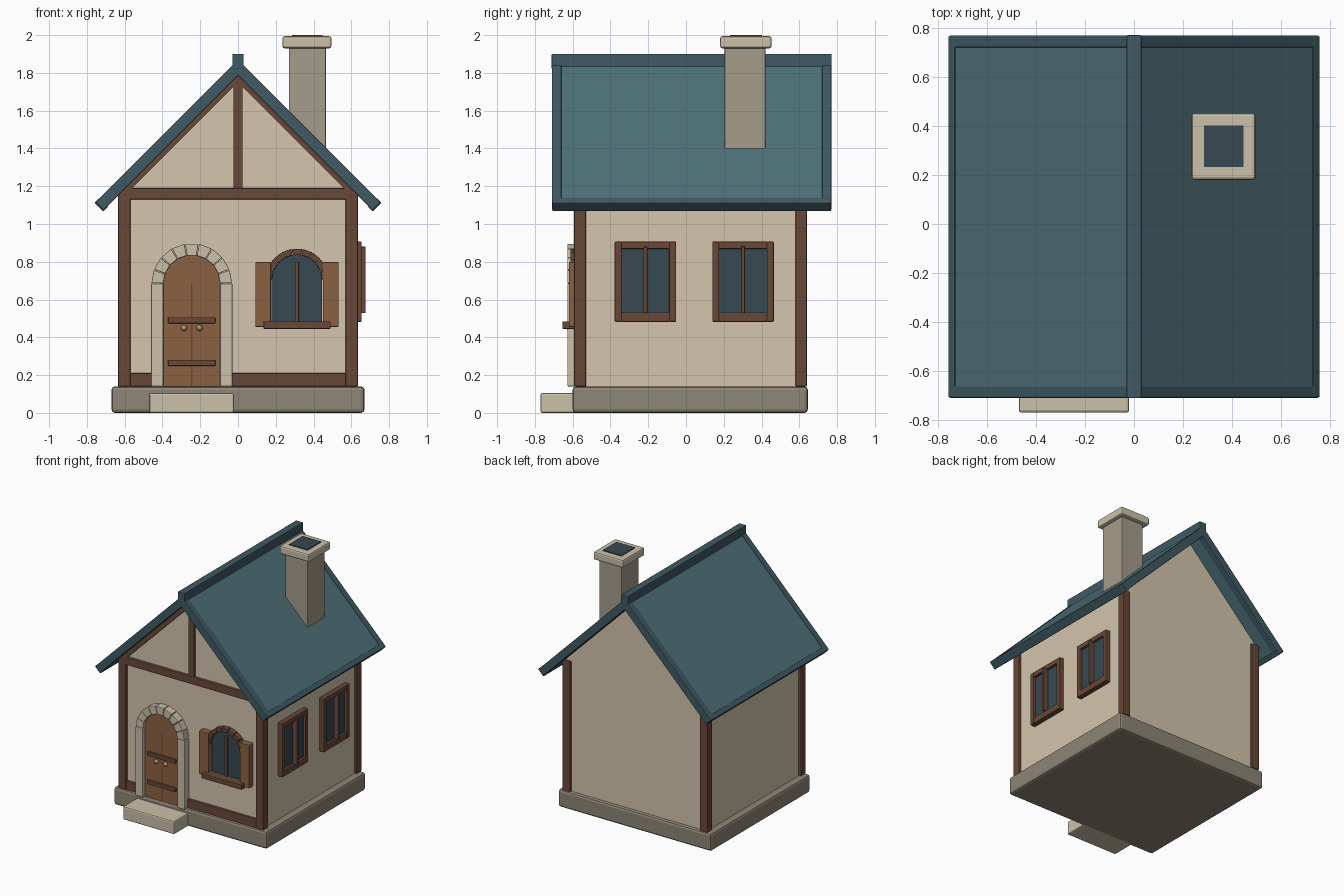
import bpy, bmesh, math

if "Cube" in bpy.data.objects:
    bpy.data.objects.remove(bpy.data.objects["Cube"])


def material(name, r, g, b):
    m = bpy.data.materials.new(name)
    m.diffuse_color = (r, g, b, 1)
    m.use_nodes = True
    m.node_tree.nodes["Principled BSDF"].inputs["Base Color"].default_value = m.diffuse_color
    return m


PLASTER = material("plaster", .66, .56, .42)
WOOD = material("dark_wood", .14, .065, .04)
DOOR = material("door_wood", .26, .12, .055)
ROOF = material("roof_blue", .075, .165, .19)
TRIM = material("roof_trim", .05, .10, .125)
STONE = material("foundation_stone", .27, .235, .18)
LIGHT = material("light_stone", .60, .53, .40)
CHIM = material("chimney_stone", .38, .34, .26)
GLASS = material("dark_glass", .038, .065, .085)
BRASS = material("brass", .45, .30, .10)


def finish(name, bm, mat, bevel=0):
    bmesh.ops.recalc_face_normals(bm, faces=bm.faces[:])
    me = bpy.data.meshes.new(name)
    bm.to_mesh(me)
    bm.free()
    me.materials.append(mat)
    ob = bpy.data.objects.new(name, me)
    bpy.context.collection.objects.link(ob)
    if bevel:
        mod = ob.modifiers.new("bevel", 'BEVEL')
        mod.width, mod.segments = bevel, 2
    return ob


def prism(name, pts, y0, y1, mat, bevel=0):
    """Extrude an x-z profile from y0 to y1."""
    bm = bmesh.new()
    face = bm.faces.new([bm.verts.new((x, y0, z)) for x, z in pts])
    ext = bmesh.ops.extrude_face_region(bm, geom=[face])
    verts = [v for v in ext["geom"] if isinstance(v, bmesh.types.BMVert)]
    bmesh.ops.translate(bm, verts=verts, vec=(0, y1 - y0, 0))
    return finish(name, bm, mat, bevel)


def box(name, x0, x1, y0, y1, z0, z1, mat, bevel=0):
    return prism(name, [(x0, z0), (x1, z0), (x1, z1), (x0, z1)], y0, y1, mat, bevel)


def chevron(name, top, thick, xe, y0, y1, mat, bevel=0):
    """45 degree gable band; thick is measured vertically."""
    h = thick / 2
    right = [(0, top), (xe, top - xe), (xe - h, top - xe - h), (0, top - thick)]
    return prism(name, right + [(-x, z) for x, z in right[2:0:-1]], y0, y1, mat, bevel)


def arc(cx, cz, r, n, a0=0, a1=math.pi):
    return [(cx + r * math.cos(a0 + (a1 - a0) * i / n),
             cz + r * math.sin(a0 + (a1 - a0) * i / n)) for i in range(n + 1)]


def arched_panel(name, cx, r, z0, spring, y0, y1, mat):
    return prism(name, [(cx - r, z0), (cx + r, z0)] + arc(cx, spring, r, 20), y0, y1, mat)


def arch_stones(name, cx, cz, r0, r1, n, y0, y1, mat):
    for i in range(n):
        a, b = math.pi * i / n + .008, math.pi * (i + 1) / n - .008
        prism(f"{name}_{i + 1}", arc(cx, cz, r1, 1, a, b) + arc(cx, cz, r0, 1, b, a),
              y0, y1, mat, .004)


# Foundation, step and walls
box("foundation", -.67, .67, -.6, .645, 0, .14, STONE, .018)
box("door_step", -.47, -.02, -.77, -.55, 0, .105, LIGHT, .01)
prism("walls", [(-.615, .12), (.615, .12), (.615, 1.205), (0, 1.82), (-.615, 1.205)],
      -.57, .62, PLASTER)

# Timber frame
for sx in (-1, 1):
    side = "right" if sx > 0 else "left"
    x0, x1 = sorted((sx * .57, sx * .635))
    box(f"front_post_{side}", x0, x1, -.592, -.53, .14, 1.17, WOOD, .005)
    box(f"back_post_{side}", x0, x1, .58, .64, .14, 1.17, WOOD, .005)
box("tie_beam", -.6, .6, -.592, -.55, 1.13, 1.19, WOOD, .005)
box("sill_beam_left", -.57, -.45, -.588, -.55, .14, .21, WOOD, .004)
box("sill_beam_right", -.04, .57, -.588, -.55, .14, .21, WOOD, .004)
box("king_post", -.025, .025, -.588, -.55, 1.18, 1.79, WOOD, .004)
chevron("gable_rafters", 1.80, .05, .635, -.59, -.55, WOOD)

# Roof
chevron("roof_slab", 1.864, .07, .74, -.69, .75, ROOF)
chevron("front_barge_boards", 1.87, .085, .755, -.71, -.66, TRIM, .005)
chevron("back_barge_boards", 1.87, .085, .755, .72, .77, TRIM, .005)
for sx, side in ((-1, "left"), (1, "right")):
    prism(f"eave_board_{side}",
          [(sx * x, z) for x, z in ((.76, 1.112), (.733, 1.139), (.687, 1.093), (.714, 1.066))],
          -.708, .768, TRIM, .005)
box("ridge_beam", -.03, .03, -.711, .771, 1.82, 1.9, TRIM, .004)

# Chimney
box("chimney", .27, .465, .205, .42, 1.3, 1.94, CHIM, .004)
box("chimney_cap", .235, .495, .18, .453, 1.93, 1.994, LIGHT, .012)
box("chimney_opening", .285, .447, .232, .402, 1.96, 2.0, GLASS)

# Door with stone surround
DX = -.245
arched_panel("door", DX, .152, .14, .685, -.6, -.55, DOOR)
box("door_seam", DX - .004, DX + .004, -.603, -.59, .14, .685, WOOD)
for sx, side in ((-1, "left"), (1, "right")):
    x0, x1 = sorted((DX + sx * .15, DX + sx * .215))
    box(f"door_jamb_{side}", x0, x1, -.628, -.55, .14, .685, LIGHT, .005)
    bm = bmesh.new()
    bmesh.ops.create_uvsphere(bm, u_segments=12, v_segments=8, radius=.017)
    bmesh.ops.translate(bm, verts=bm.verts[:], vec=(DX + sx * .041, -.615, .45))
    finish(f"door_knob_{side}", bm, BRASS)
arch_stones("door_arch_stone", DX, .685, .15, .213, 9, -.628, -.55, LIGHT)
for z, part in ((.265, "lower"), (.49, "upper")):
    box(f"door_strap_{part}", DX - .125, DX + .125, -.615, -.59, z - .016, z + .016, WOOD, .004)

# Front arched window with shutters
WX = .312
arched_panel("front_window_glass", WX, .134, .47, .705, -.582, -.55, GLASS)
arch_stones("front_window_arch", WX, .705, .132, .166, 9, -.612, -.55, WOOD)
box("front_window_mullion", WX - .01, WX + .01, -.6, -.56, .48, .8, WOOD, .003)
box("front_window_sill", .135, .49, -.655, -.55, .445, .485, WOOD, .005)
for sx, side in ((-1, "left"), (1, "right")):
    x0, x1 = sorted((WX + sx * .138, WX + sx * .22))
    box(f"shutter_{side}", x0, x1, -.62, -.56, .455, .798, DOOR, .004)

# Right side windows
for cy, part in ((-.215, "front"), (.302, "rear")):
    n = f"side_window_{part}"
    for s, e in ((-1, "a"), (1, "b")):
        y0, y1 = sorted((cy + s * .126, cy + s * .163))
        box(f"{n}_stile_{e}", .6, .655, y0, y1, .482, .907, WOOD, .006)
    box(f"{n}_bottom_rail", .6, .654, cy - .13, cy + .13, .482, .532, WOOD, .005)
    box(f"{n}_top_rail", .6, .654, cy - .13, cy + .13, .868, .907, WOOD, .005)
    box(f"{n}_glass", .6, .635, cy - .13, cy + .13, .52, .875, GLASS)
    box(f"{n}_mullion", .62, .675, cy - .01, cy + .01, .528, .88, WOOD, .004)
